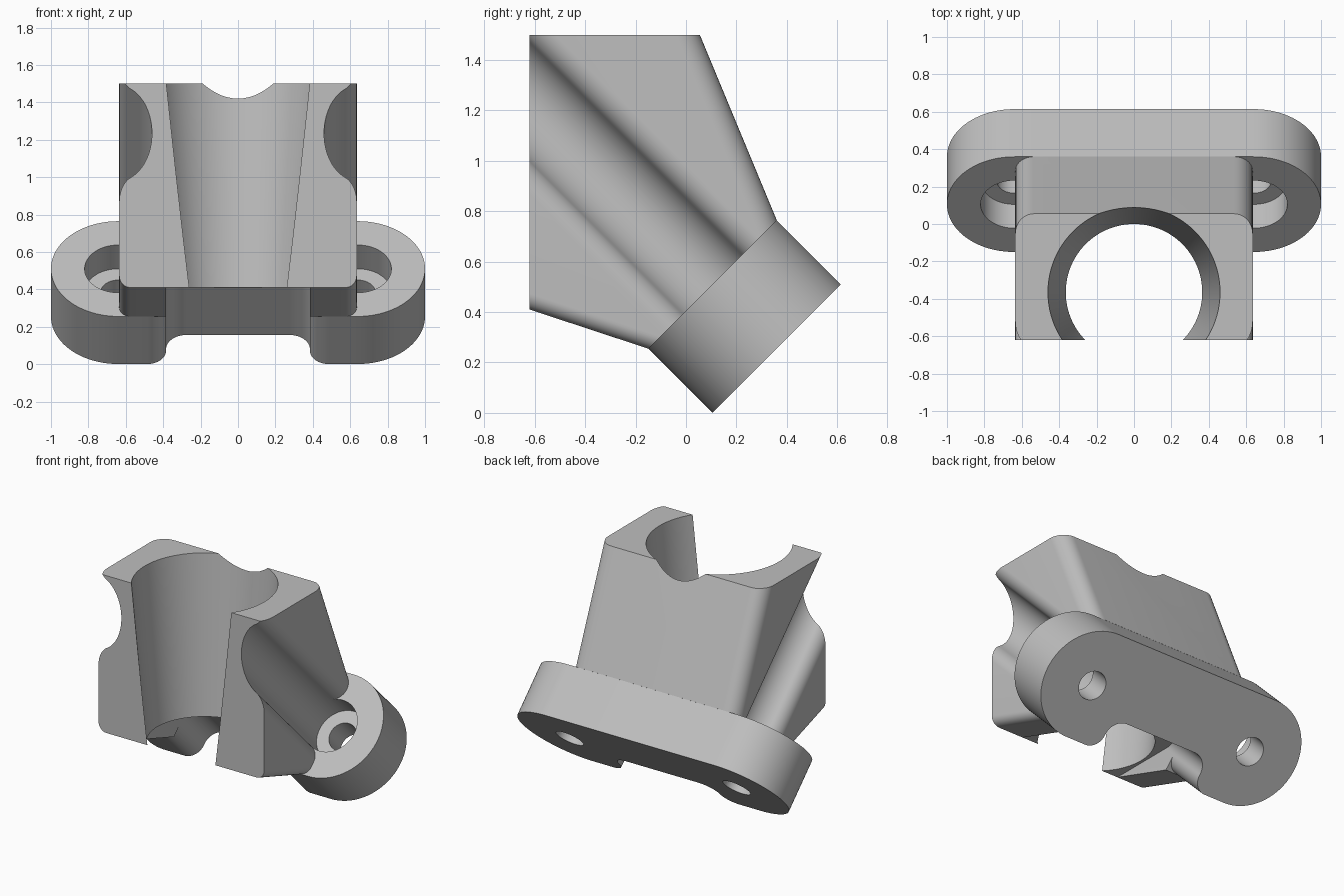
import bpy, bmesh
from math import sin, cos, pi, sqrt, asin
from mathutils import Matrix, Vector

if "Cube" in bpy.data.objects:
    bpy.data.objects.remove(bpy.data.objects["Cube"], do_unlink=True)

grey = bpy.data.materials.new("plain grey")
grey.use_nodes = True
grey.diffuse_color = (0.52, 0.52, 0.52, 1)
grey.node_tree.nodes["Principled BSDF"].inputs["Base Color"].default_value = grey.diffuse_color

S = sqrt(0.5)
# Tilted frame of the mounting plate: local z points out of its upper face
TILT = Matrix(((1, 0, 0, 0), (0, S, -S, 0.105), (0, S, S, 0.51), (0, 0, 0, 1)))
# Side profile frame: local x, y, z become world y, z, x
SIDE = Matrix(((0, 0, 1, 0), (1, 0, 0, 0), (0, 1, 0, 0), (0, 0, 0, 1)))
HALF, GROOVE, ROUND, PLATE, HOLE_X, FLOOR = 0.635, 0.18, 0.1, 0.36, 0.64, 0.41


def arc(cx, cy, r, a0, a1, n=16):
    return [(cx + r * cos(a0 + (a1 - a0) * i / n),
             cy + r * sin(a0 + (a1 - a0) * i / n)) for i in range(n + 1)]


def prism(name, pts, z0, z1, matrix, bevels=(), clip=None):
    """Extrude an outline; bevels lists (corner pair, radius) on both ends."""
    bm = bmesh.new()
    low = [bm.verts.new((x, y, z0)) for x, y in pts]
    high = [bm.verts.new((x, y, z1)) for x, y in pts]
    bm.faces.new(low[::-1])
    bm.faces.new(high)
    n = len(pts)
    for i in range(n):
        j = (i + 1) % n
        bm.faces.new((low[i], low[j], high[j], high[i]))
    picked = [([bm.edges.get((ring[i], ring[j])) for ring in (low, high)], r)
              for (i, j), r in bevels]
    for edges, r in picked:
        bmesh.ops.bevel(bm, geom=edges, offset=r, segments=10, profile=0.5, affect='EDGES')
    bm.transform(matrix)
    if clip is not None:
        cut = bmesh.ops.bisect_plane(bm, geom=bm.verts[:] + bm.edges[:] + bm.faces[:],
                                     plane_co=(0, 0, clip), plane_no=(0, 0, 1), clear_outer=True)
        rim = [e for e in cut["geom_cut"] if isinstance(e, bmesh.types.BMEdge)]
        bmesh.ops.contextual_create(bm, geom=rim)
    return finish(name, bm)


def cone(name, r0, r1, z0, z1, matrix):
    bm = bmesh.new()
    place = matrix @ Matrix.Translation((0, 0, (z0 + z1) / 2))
    bmesh.ops.create_cone(bm, cap_ends=True, segments=96, radius1=r0, radius2=r1,
                          depth=z1 - z0, matrix=place)
    return finish(name, bm)


def finish(name, bm):
    bmesh.ops.recalc_face_normals(bm, faces=bm.faces[:])
    mesh = bpy.data.meshes.new(name)
    bm.to_mesh(mesh)
    bm.free()
    mesh.materials.append(grey)
    obj = bpy.data.objects.new(name, mesh)
    bpy.context.collection.objects.link(obj)
    return obj


def activate(obj):
    bpy.ops.object.select_all(action='DESELECT')
    obj.select_set(True)
    bpy.context.view_layer.objects.active = obj


def carve(obj, cutters):
    for cutter in cutters:
        cutter.hide_render = True
        mod = obj.modifiers.new("cut", 'BOOLEAN')
        mod.operation = 'DIFFERENCE'
        mod.solver = 'EXACT'
        mod.object = cutter
        activate(obj)
        bpy.ops.object.modifier_apply(modifier=mod.name)
        bpy.data.objects.remove(cutter, do_unlink=True)
    activate(obj)
    bpy.ops.object.shade_smooth_by_angle(angle=pi / 6)


def mirror(pts):
    return pts + [(-x, y) for x, y in reversed(pts)]


# Mounting plate: a tilted stadium with counterbored holes
span = 1 - PLATE
outline = arc(span, 0, PLATE, -pi / 2, pi / 2, 40) + arc(-span, 0, PLATE, pi / 2, 3 * pi / 2, 40)
plate = prism("mounting_plate", outline, -PLATE, 0, TILT)
cutters = []
for side in (-1, 1):
    at = TILT @ Matrix.Translation((side * HOLE_X, 0, 0))
    cutters.append(cone("counterbore", GROOVE, GROOVE, -0.18, 0.1, at))
    cutters.append(cone("screw_hole", 0.095, 0.095, -0.5, 0.1, at))

# Relief slot through the lower edge of the plate
inner = arc(0.275, -0.25, 0.11, 0, pi / 2)
flare = [(0.485, -0.5)] + arc(0.485, -0.26, 0.1, 3 * pi / 2, pi)
cutters.append(prism("plate_slot", mirror(flare + inner), -0.6, 0.2, TILT))
carve(plate, cutters)

# Body: side profile with rounded back and bottom edges
profile = [(-0.62, FLOOR), (-0.15, 0.255), (0.36, 0.765), (0.055, 1.5), (-0.62, 1.5)]
body = prism("clamp_body", profile, -HALF, HALF, SIDE,
             bevels=[((2, 3), ROUND), ((0, 1), 0.06)])

# Screw access grooves with softened lips, one on each flank
lip_x = HALF - ROUND
lip_u = sqrt((GROOVE + ROUND) ** 2 - (HOLE_X - lip_x) ** 2)
lean = asin(lip_u / (GROOVE + ROUND))
groove = [(0.9, -lip_u)] + arc(lip_x, -lip_u, ROUND, 0, lean)
groove += arc(HOLE_X, 0, GROOVE, pi + lean, pi - lean, 32)[1:-1]
groove += arc(lip_x, lip_u, ROUND, -lean, 0) + [(0.9, lip_u)]
cutters = [prism("flank_groove", [(side * x, u) for x, u in groove], -0.1, 2, TILT)
           for side in (-1, 1)]

# Tapered bore, open to the front, and the slot continuing under it
cutters.append(cone("tapered_bore", 0.364, 0.469, FLOOR - 0.01, 1.6,
                    Matrix.Translation((0, -0.365, 0))))
cutters.append(prism("body_slot", mirror([(0.385, -0.9)] + inner), -0.2, 1.2, TILT, clip=FLOOR))
carve(body, cutters)
